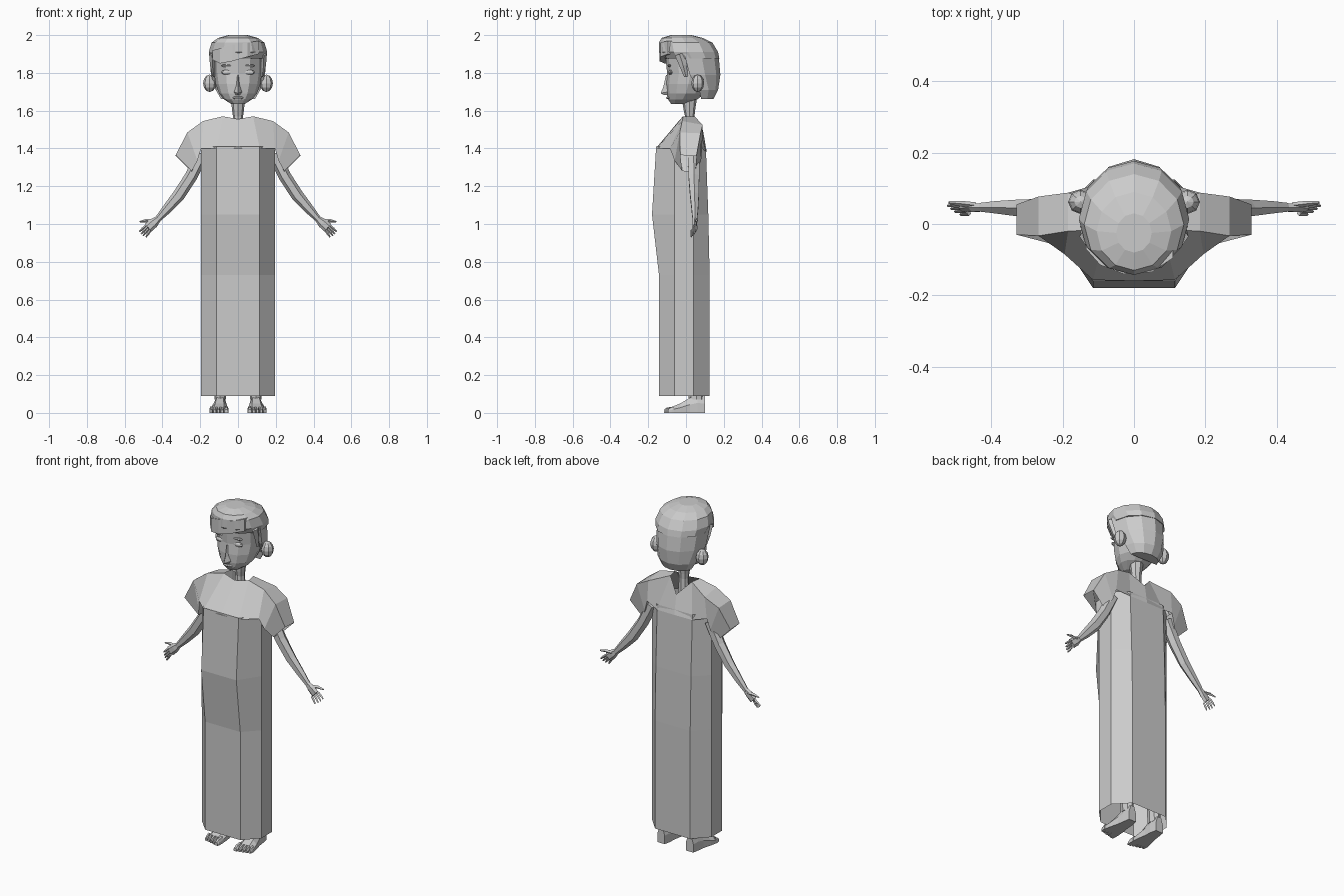
import bpy, bmesh, math
from mathutils import Vector


def loft(name, rings, closed=True, caps=True, mirror=False):
    """Skin equal-length rings of points into a flat-shaded mesh."""
    bm = bmesh.new()
    rows = [[bm.verts.new(p) for p in r] for r in rings]
    n = len(rows[0])
    for a, b in zip(rows, rows[1:]):
        for i in range(n if closed else n - 1):
            j = (i + 1) % n
            bm.faces.new((a[i], a[j], b[j], b[i]))
    if caps:
        bm.faces.new(rows[0])
        bm.faces.new(rows[-1])
    return finish(name, bm, mirror)


def finish(name, bm, mirror=False):
    bmesh.ops.remove_doubles(bm, verts=bm.verts, dist=1e-5)
    bmesh.ops.recalc_face_normals(bm, faces=bm.faces)
    me = bpy.data.meshes.new(name)
    bm.to_mesh(me)
    bm.free()
    ob = bpy.data.objects.new(name, me)
    bpy.context.collection.objects.link(ob)
    if mirror:
        ob.modifiers.new("mirror", 'MIRROR')
    return ob


def oval(z, front, back, w, n=12):
    c, d = (front + back) / 2, (back - front) / 2
    return [(w * math.sin(2 * math.pi * i / n), c + d * math.cos(2 * math.pi * i / n), z)
            for i in range(n)]


def limb(name, path, n=6, mirror=True):
    """Tube along (x, y, z, in-plane radius, y radius); lies in a plane of constant y."""
    pts = [Vector(p[:3]) for p in path]
    rings = []
    for k, p in enumerate(path):
        t = pts[min(k + 1, len(pts) - 1)] - pts[max(k - 1, 0)]
        side = t.cross(Vector((0, 1, 0))).normalized()
        up = side.cross(t).normalized()
        rings.append([pts[k] + side * p[3] * math.cos(2 * math.pi * i / n)
                      + up * p[4] * math.sin(2 * math.pi * i / n) for i in range(n)])
    return loft(name, rings, mirror=mirror)


def ball(name, loc, size, u=8, v=6, mirror=True):
    bm = bmesh.new()
    bmesh.ops.create_uvsphere(bm, u_segments=u, v_segments=v, radius=1)
    for vert in bm.verts:
        vert.co = Vector(a * b + c for a, b, c in zip(vert.co, size, loc))
    return finish(name, bm, mirror)


# Robe: eight-sided column, open at hem
def octagon(z, front, back):
    half = [(.115, front), (.195, -.06), (.195, .04), (.115, back)]
    return [(x, y, z) for x, y in half] + [(-x, y, z) for x, y in reversed(half)]


loft("robe", [octagon(.09, -.143, .125), octagon(.73, -.143, .125),
              octagon(1.05, -.18, .118), octagon(1.41, -.158, .105)], caps=False)

# Yoke with short sleeves: rows run front hem, front top, back top, back hem
yoke = [
    [(0, -.16, 1.40), (0, -.03, 1.555), (0, .09, 1.495), (0, .11, 1.38)],
    [(.115, -.157, 1.40), (.08, -.015, 1.57), (.07, .045, 1.57), (.115, .108, 1.38)],
    [(.195, -.085, 1.40), (.185, -.02, 1.545), (.185, .088, 1.525), (.195, .085, 1.40)],
    [(.215, -.06, 1.335), (.268, -.033, 1.485), (.268, .077, 1.48), (.215, .08, 1.335)],
    [(.245, -.02, 1.28), (.33, -.03, 1.365), (.33, .055, 1.36), (.245, .05, 1.275)],
]
bm = bmesh.new()
rows = [[bm.verts.new(p) for p in r] for r in yoke]
for k, (a, b) in enumerate(zip(rows, rows[1:])):
    for i in range(4):
        # leave the neck hole and the armhole open
        if (k == 0 and i == 1) or (k < 2 and i == 3):
            continue
        j = (i + 1) % 4
        bm.faces.new((a[i], a[j], b[j], b[i]))
finish("yoke_and_sleeves", bm, True)

# Arms
limb("arm", [(.19, .04, 1.37, .035, .035), (.25, .042, 1.25, .033, .033),
             (.315, .045, 1.15, .033, .027), (.38, .047, 1.075, .025, .02),
             (.428, .047, 1.022, .016, .014)])
# Hands
limb("palm", [(.42, .047, 1.03, .016, .013), (.447, .046, 1.005, .026, .014),
              (.475, .045, .98, .027, .011)], 6)
for k, (bx, bz, tx, tz) in enumerate([(.487, .99, .523, .96), (.48, .983, .513, .947),
                                      (.472, .976, .502, .938), (.463, .968, .487, .931)]):
    y = .054 - .008 * k
    limb("finger", [(bx, y, bz, .007, .007), ((bx + tx) / 2, y, (bz + tz) / 2, .007, .007),
                    (tx, y - .003, tz, .004, .004)], 4)
limb("thumb", [(.445, .052, 1.015, .01, .009), (.485, .057, 1.018, .009, .008),
               (.52, .06, 1.012, .004, .004)], 4)


# Feet: sections along y, each a low arch
def arch(y, x0, x1, h, zb=0):
    w = x1 - x0
    return [(x0, y, zb), (x0, y, h * .55), (x0 + w * .25, y, h),
            (x1 - w * .25, y, h), (x1, y, h * .55), (x1, y, zb)]


loft("foot", [arch(.1, .07, .118, .09), arch(.06, .062, .125, .095), arch(.02, .06, .13, .08),
              arch(-.03, .052, .143, .05), arch(-.075, .049, .152, .032)], mirror=True)
loft("shin", [oval(.07, .015, .095, .03, 8), oval(.35, .0, .09, .035, 8)])
shin = bpy.data.objects["shin"]
for v in shin.data.vertices:
    v.co.x += .094
shin.modifiers.new("mirror", 'MIRROR')
for k in range(5):
    w = .026 if k == 0 else .018
    x = .049 if k == 0 else .075 + .0195 * (k - 1)
    tip = -.116 + .005 * k
    loft("toe", [arch(-.065, x, x + w, .034), arch(tip + .015, x, x + w, .028),
                 arch(tip, x + .003, x + w - .003, .018)], mirror=True)

# Neck and head
loft("neck", [oval(1.45, -.01, .05, .035, 8), oval(1.57, -.005, .045, .027, 8),
              oval(1.60, -.012, .048, .031, 8), oval(1.68, -.025, .06, .04, 8)])
loft("head", [oval(1.635, -.078, -.005, .035), oval(1.66, -.095, .06, .075),
              oval(1.69, -.102, .10, .1), oval(1.74, -.105, .13, .118),
              oval(1.80, -.1, .15, .127), oval(1.88, -.108, .15, .13),
              oval(1.95, -.07, .12, .1)])
ball("ear", (.15, .062, 1.745), (.035, .034, .046))

# Face details
loft("nose", [[(-.008, -.09, 1.79), (.008, -.09, 1.79), (0, -.106, 1.79)],
              [(-.017, -.09, 1.73), (.017, -.09, 1.73), (0, -.12, 1.725)],
              [(-.025, -.09, 1.70), (.025, -.09, 1.70), (0, -.134, 1.693)],
              [(-.015, -.09, 1.683), (.015, -.09, 1.683), (0, -.118, 1.683)]])
ball("eyelid", (.058, -.082, 1.803), (.032, .012, .013))
ball("brow", (.058, -.088, 1.838), (.036, .01, .008), 6, 4)
ball("lips", (0, -.093, 1.668), (.03, .012, .008), 8, 4, False)

# Hair: swept crown and back shell
loft("hair_crown", [oval(1.875, -.115, .177, .148), oval(1.91, -.143, .17, .155),
                    oval(1.96, -.143, .14, .14), oval(1.985, -.13, .09, .105),
                    oval(2.0, -.08, .03, .05)])


def back_arc(z, yc, d, w):
    return [(w * math.sin(math.pi * i / 6), yc + d * math.cos(math.pi * i / 6), z)
            for i in range(-3, 4)]


loft("hair_back", [back_arc(1.90, -.01, .182, .152), back_arc(1.79, .02, .162, .143),
                   back_arc(1.71, .07, .1, .118), back_arc(1.662, .08, .065, .09)])
limb("sideburn", [(.137, -.035, 1.90, .016, .025), (.135, -.015, 1.84, .013, .02),
                  (.128, .0, 1.78, .005, .01)], 4)
# Fringe lock sweeping across the forehead
loft("fringe", [[(x, y, zt), (x, y + .04, zt), (x, y + .04, zb), (x, y, zb)]
                for x, y, zt, zb in [(-.135, -.07, 1.92, 1.87), (-.095, -.115, 1.93, 1.85),
                                     (-.03, -.14, 1.95, 1.862), (.05, -.135, 1.96, 1.885),
                                     (.11, -.095, 1.97, 1.90)]])
